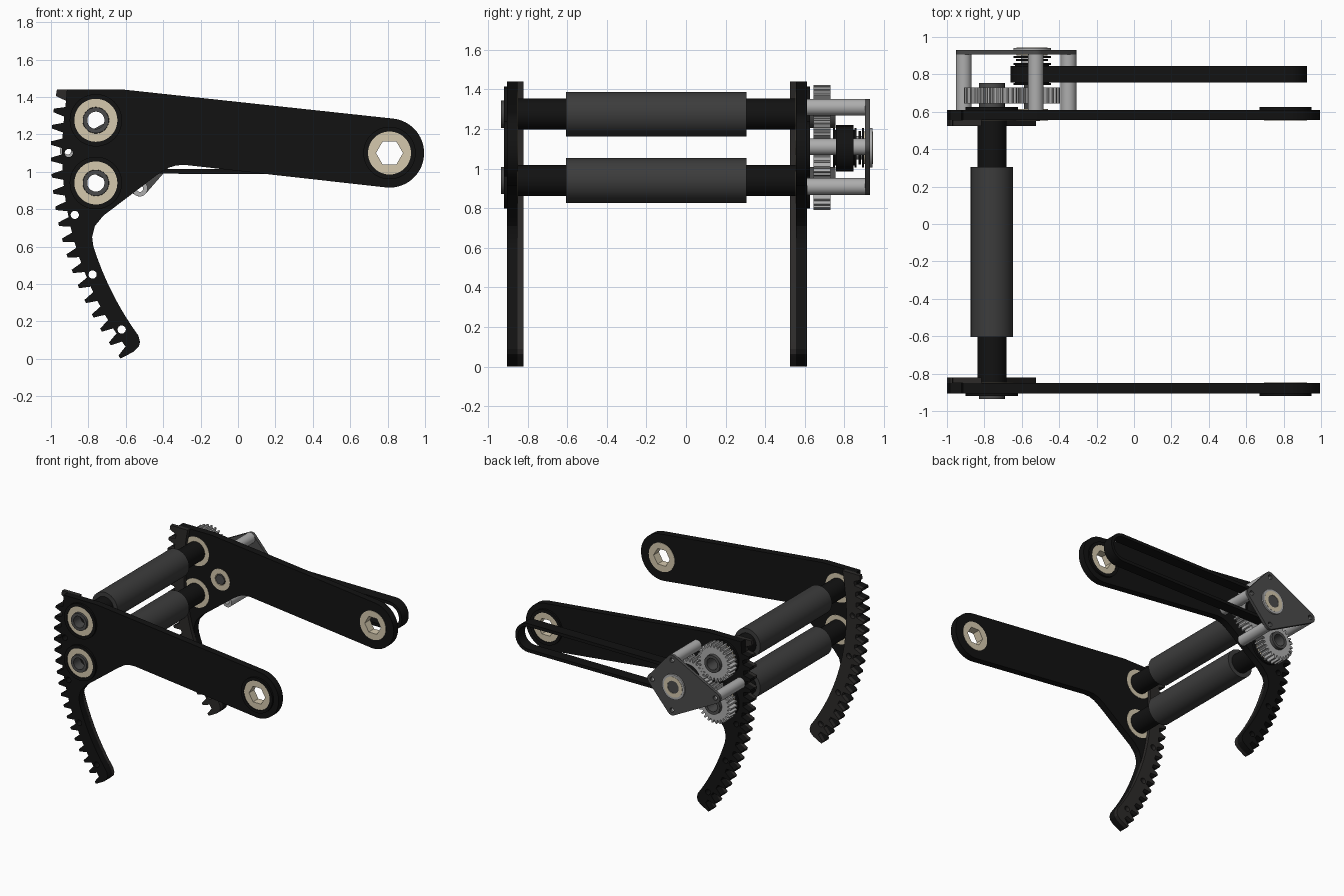
import bpy, bmesh
from math import sin, cos, radians, pi, asin
from mathutils import Vector
from mathutils.geometry import convex_hull_2d

if "Cube" in bpy.data.objects:
    bpy.data.objects.remove(bpy.data.objects["Cube"])


def mat(name, r, g, b):
    m = bpy.data.materials.new(name)
    m.diffuse_color = (r, g, b, 1)
    m.use_nodes = True
    m.node_tree.nodes["Principled BSDF"].inputs["Base Color"].default_value = m.diffuse_color
    return m


BLACK = mat("black", .006, .006, .006)
RACK = mat("rack_grey", .025, .023, .022)
RUBBER = mat("roller_rubber", .045, .045, .045)
DARK = mat("dark_grey", .07, .07, .07)
METAL = mat("metal", .42, .42, .42)
CREAM = mat("bearing_cream", .66, .58, .42)

PIVOT = (.81, 1.10)
ROLLERS = [(-.76, 1.275), (-.76, .94)]
DRIVE = (-.545, 1.105)


def arc(c, r, a0, a1, n):
    """points on an arc in x/z, degrees"""
    return [(c[0] + r * cos(radians(a0 + (a1 - a0) * i / n)),
             c[1] + r * sin(radians(a0 + (a1 - a0) * i / n))) for i in range(n + 1)]


def circle(c, r, n=48):
    return arc(c, r, 0, 360, n)[:-1]


def prism(name, outline, y0, y1, material, holes=()):
    """extrude an x/z outline with holes from y0 to y1"""
    cu = bpy.data.curves.new(name, 'CURVE')
    cu.dimensions = '2D'
    cu.fill_mode = 'BOTH'
    cu.extrude = (y1 - y0) / 2
    for pts in [outline, *holes]:
        s = cu.splines.new('POLY')
        s.points.add(len(pts) - 1)
        for p, (x, z) in zip(s.points, pts):
            p.co = (x, z, 0, 1)
        s.use_cyclic_u = True
    tmp = bpy.data.objects.new("tmp", cu)
    bpy.context.collection.objects.link(tmp)
    bpy.context.view_layer.update()
    me = bpy.data.meshes.new_from_object(
        tmp.evaluated_get(bpy.context.evaluated_depsgraph_get()))
    bpy.data.objects.remove(tmp)
    bm = bmesh.new()
    bm.from_mesh(me)
    bmesh.ops.remove_doubles(bm, verts=bm.verts, dist=1e-5)
    for v in bm.verts:
        v.co = Vector((v.co.x, (y0 + y1) / 2 - v.co.z, v.co.y))
    bmesh.ops.recalc_face_normals(bm, faces=bm.faces)
    bm.to_mesh(me)
    bm.free()
    me.name = name
    me.materials.clear()
    me.materials.append(material)
    ob = bpy.data.objects.new(name, me)
    bpy.context.collection.objects.link(ob)
    bpy.ops.object.select_all(action='DESELECT')
    ob.select_set(True)
    bpy.context.view_layer.objects.active = ob
    bpy.ops.object.shade_smooth_by_angle(angle=radians(25))
    return ob


def tube(name, c, r, y0, y1, material, bore=0):
    return prism(name, circle(c, r), y0, y1, material, [circle(c, bore)] if bore else [])


def polar(r, a):
    """point at radius r from the pivot, angle a below the -x direction"""
    return PIVOT[0] - r * cos(radians(a)), PIVOT[1] - r * sin(radians(a))


def teeth(first):
    pts = []
    for i in range(first, 18):
        a = -10 + 2.77 * i
        pts += [polar(r, a + d) for r, d in
                [(1.75, -.85), (1.81, -.3), (1.81, .3), (1.75, .85)]]
    return pts[:-1]


# side plate and rack outlines
foot = [(-.60, .015), (-.555, .04), (-.53, .065), (-.524, .09)]
plate_outline = ([(-.915, 1.44)] + teeth(1) + foot
                 + [polar(1.66, 36 - 18.5 * i / 12) for i in range(13)]
                 + [(-.78, .65), (-.765, .71), (-.72, .765), (-.43, .985),
                    (-.375, 1.02), (-.33, 1.034), (-.28, 1.036)]
                 + arc(PIVOT, .185, -96.3, 83.9, 32) + [(-.62, 1.44)])
rack_outline = ([(-.968, 1.44)] + teeth(0)[2:] + foot
                + [polar(1.66, 36 - 47.82 * i / 24) for i in range(25)])
screw_holes = [circle(polar(1.715, 11.13 * i), .022, 24) for i in range(4)]
hexagon = circle(PIVOT, .072, 6)

# side plates, racks and bearings; outward is the direction away from the rollers
for side, y_out, y_in, y_rack, outward in [("front", -.905, -.85, -.82, -1),
                                           ("back", .61, .555, .525, 1)]:
    def span(a, b):
        return min(a, b), max(a, b)
    holes = screw_holes + [circle(c, .115) for c in ROLLERS + [PIVOT]]
    if side == "back":
        holes = holes + [circle(DRIVE, .085)]
    prism(side + "_side_plate", plate_outline, *span(y_out, y_in), BLACK, holes)
    prism(side + "_rack", rack_outline, *span(y_in, y_rack), RACK, screw_holes)
    for n, c in zip(("upper", "lower", "pivot"), ROLLERS + [PIVOT]):
        tube(f"{side}_{n}_bearing_flange", c, .14,
             *span(y_out, y_out + .015 * outward), BLACK, .115)
        prism(f"{side}_{n}_bearing", circle(c, .115),
              *span(y_in - .002 * outward, y_out + .01 * outward), CREAM,
              [hexagon if c == PIVOT else circle(c, .07)])


def gear(name, c, y0, y1, bore, n=26):
    pts = []
    for i in range(n):
        for r, d in [(.122, -.36), (.149, -.16), (.149, .16), (.122, .36)]:
            a = 2 * pi * (i + d) / n
            pts.append((c[0] + r * cos(a), c[1] + r * sin(a)))
    prism(name, pts, y0, y1, METAL, [circle(c, bore)])


# rollers with hollow shafts and gears
for n, c in zip(("upper", "lower"), ROLLERS):
    tube(n + "_roller", c, .113, -.605, .305, RUBBER, .078)
    tube(n + "_roller_shaft", c, .078, -.852, .556, BLACK, .046)
    tube(n + "_shaft_front_end", c, .069, -.935, -.852, DARK, .046)
    tube(n + "_shaft_back_end", c, .069, .556, .755, DARK, .046)
    gear(n + "_roller_gear", c, .645, .73, .07)

# drive shaft, gear, bearings and pulley
prism("drive_shaft", circle(DRIVE, .042, 6), .55, .94, DARK)
gear("drive_gear", DRIVE, .645, .73, .04)
tube("drive_plate_bearing", DRIVE, .085, .553, .615, CREAM, .045)
tube("drive_pulley", DRIVE, .09, .75, .85, BLACK, .04)
for i, (y, r) in enumerate([(.742, .1), (.85, .1), (.872, .085), (.888, .1)]):
    tube(f"drive_spacer_{i}", DRIVE, r, y, y + .011, BLACK, .04)
tube("drive_hub", DRIVE, .06, .85, .905, METAL, .04)
tube("cover_bearing_flange", DRIVE, .1, .93, .942, METAL, .082)
tube("cover_bearing", DRIVE, .082, .9, .944, CREAM, .05)
tube("cover_bearing_core", DRIVE, .05, .9, .94, DARK, .03)


# drive belt loop
def loop(r):
    return arc(PIVOT, r, -90, 90, 24) + arc(DRIVE, r, 90, 270, 24)


prism("drive_belt", loop(.115), .757, .845, BLACK, [loop(.09)])

# gearbox cover on four standoffs
posts = [(-.91, 1.11), (-.525, 1.31), (-.35, 1.11), (-.525, .91)]
ring = [p for c in posts for p in circle(c, .042, 32)]
cover = [ring[i] for i in convex_hull_2d([Vector(p) for p in ring])]
prism("gearbox_cover", cover, .905, .93, DARK,
      [circle(DRIVE, .082)] + [circle(c, .018, 20) for c in posts])
for i, c in enumerate(posts):
    tube(f"gearbox_standoff_{i}", c, .042, .61, .905, METAL, .018)
